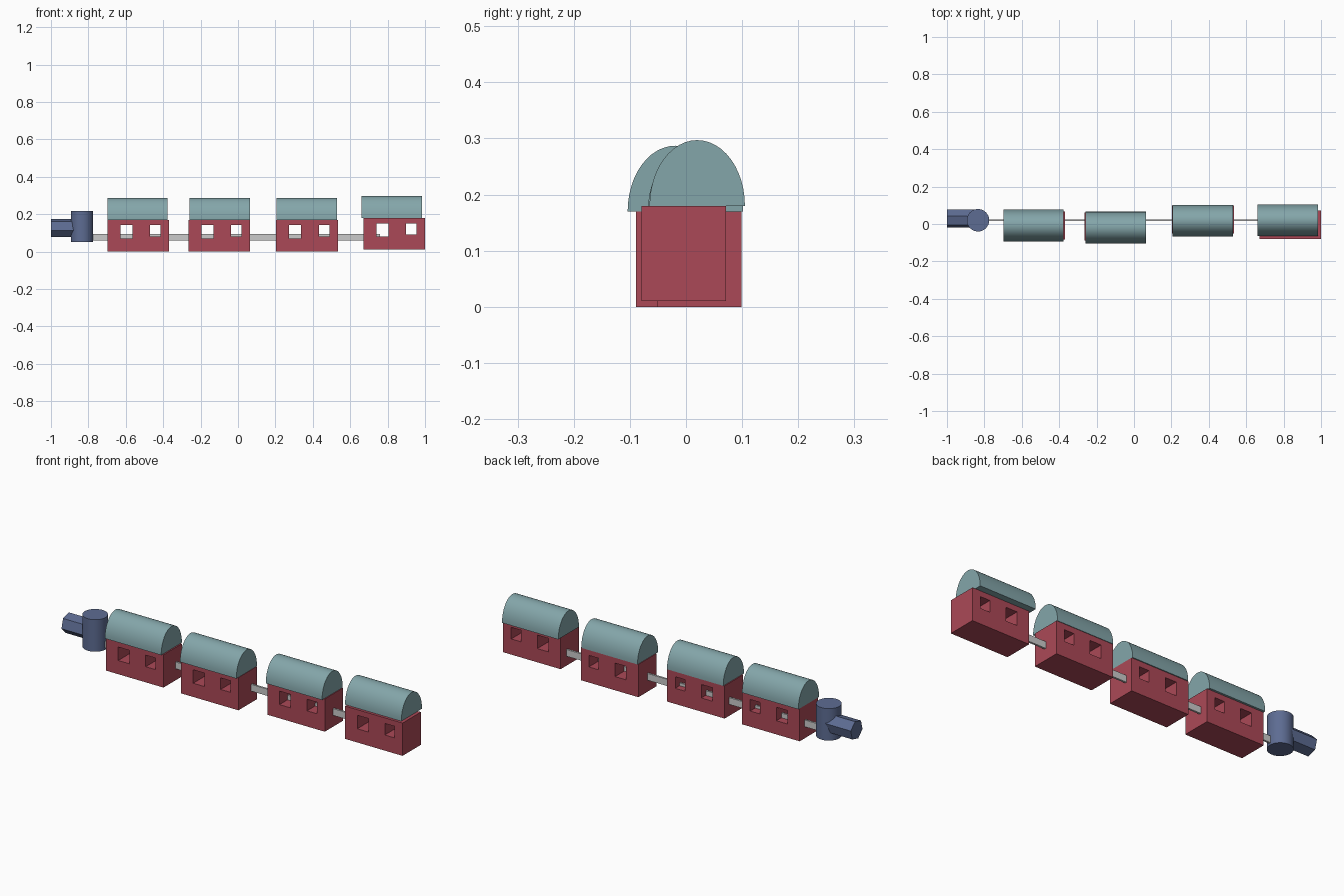
import bpy, bmesh, math
from mathutils import Matrix

if "Cube" in bpy.data.objects:
    bpy.data.objects.remove(bpy.data.objects["Cube"])


def material(name, rgb):
    m = bpy.data.materials.new(name)
    m.diffuse_color = (*rgb, 1)
    m.use_nodes = True
    m.node_tree.nodes["Principled BSDF"].inputs["Base Color"].default_value = m.diffuse_color
    return m


RED = material("car_red", (0.41, 0.066, 0.095))
TEAL = material("roof_teal", (0.23, 0.38, 0.40))
BLUE = material("engine_blue", (0.11, 0.15, 0.29))


def finish(name, bm, mat=None, smooth=False):
    bmesh.ops.recalc_face_normals(bm, faces=bm.faces)
    me = bpy.data.meshes.new(name)
    bm.to_mesh(me)
    bm.free()
    ob = bpy.data.objects.new(name, me)
    bpy.context.collection.objects.link(ob)
    if mat:
        me.materials.append(mat)
    if smooth:
        bpy.ops.object.select_all(action='DESELECT')
        ob.select_set(True)
        bpy.context.view_layer.objects.active = ob
        bpy.ops.object.shade_smooth_by_angle(angle=math.radians(30))
    return ob


def add_box(bm, x, y, z):
    # each argument is a (low, high) range
    size = [b - a for a, b in (x, y, z)]
    mid = [(a + b) / 2 for a, b in (x, y, z)]
    bmesh.ops.create_cube(bm, size=1, matrix=Matrix.Translation(mid) @ Matrix.Diagonal((*size, 1)))


def prism_x(bm, outline, x0, x1):
    # extrude a (y, z) outline along x
    face = bm.faces.new([bm.verts.new((x0, y, z)) for y, z in outline])
    ext = bmesh.ops.extrude_face_region(bm, geom=[face])
    verts = [v for v in ext["geom"] if isinstance(v, bmesh.types.BMVert)]
    bmesh.ops.translate(bm, verts=verts, vec=(x1 - x0, 0, 0))


def car(n, x, y, z, roof_x, roof_y):
    # body with two square windows through it
    bm = bmesh.new()
    add_box(bm, (x, x + 0.33), (y, y + 0.15), (z, z + 0.17))
    body = finish(f"car_body_{n}", bm, RED)
    bm = bmesh.new()
    add_box(bm, (x + 0.07, x + 0.134), (y - 0.05, y + 0.2), (z + 0.071, z + 0.141))
    add_box(bm, (x + 0.228, x + 0.284), (y - 0.05, y + 0.2), (z + 0.081, z + 0.141))
    cutter = finish(f"window_cutter_{n}", bm)
    cutter.hide_render = True
    cutter.hide_viewport = True
    mod = body.modifiers.new("windows", 'BOOLEAN')
    mod.object = cutter
    mod.operation = 'DIFFERENCE'
    mod.solver = 'EXACT'
    # half-ellipse roof
    bm = bmesh.new()
    arc = [(roof_y + 0.085 * math.cos(math.pi * i / 24),
            z + 0.17 + 0.117 * math.sin(math.pi * i / 24)) for i in range(25)]
    prism_x(bm, arc, roof_x, roof_x + 0.323)
    finish(f"car_roof_{n}", bm, TEAL, smooth=True)


# four cars, each set slightly off line
car(1, -0.699, -0.084, 0, -0.699, -0.008)
car(2, -0.265, -0.089, 0, -0.26, -0.019)
car(3, 0.204, -0.051, 0, 0.207, 0.017)
car(4, 0.67, -0.079, 0.01, 0.66, 0.02)

# thin bar linking engine and cars
bm = bmesh.new()
add_box(bm, (-0.80, 0.76), (0.015, 0.025), (0.06, 0.095))
finish("coupling_bar", bm)

# upright engine cab
bm = bmesh.new()
bmesh.ops.create_cone(bm, cap_ends=True, segments=32, radius1=0.06, radius2=0.06,
                      depth=0.166, matrix=Matrix.Translation((-0.834, 0.02, 0.133)))
finish("engine_cab", bm, BLUE, smooth=True)

# six-sided engine nose
bm = bmesh.new()
hexagon = [(0.029 + 0.05 * math.cos(math.radians(15 + 60 * i)),
            0.125 + 0.05 * math.sin(math.radians(15 + 60 * i))) for i in range(6)]
prism_x(bm, hexagon, -1.0, -0.83)
finish("engine_nose", bm, BLUE)
